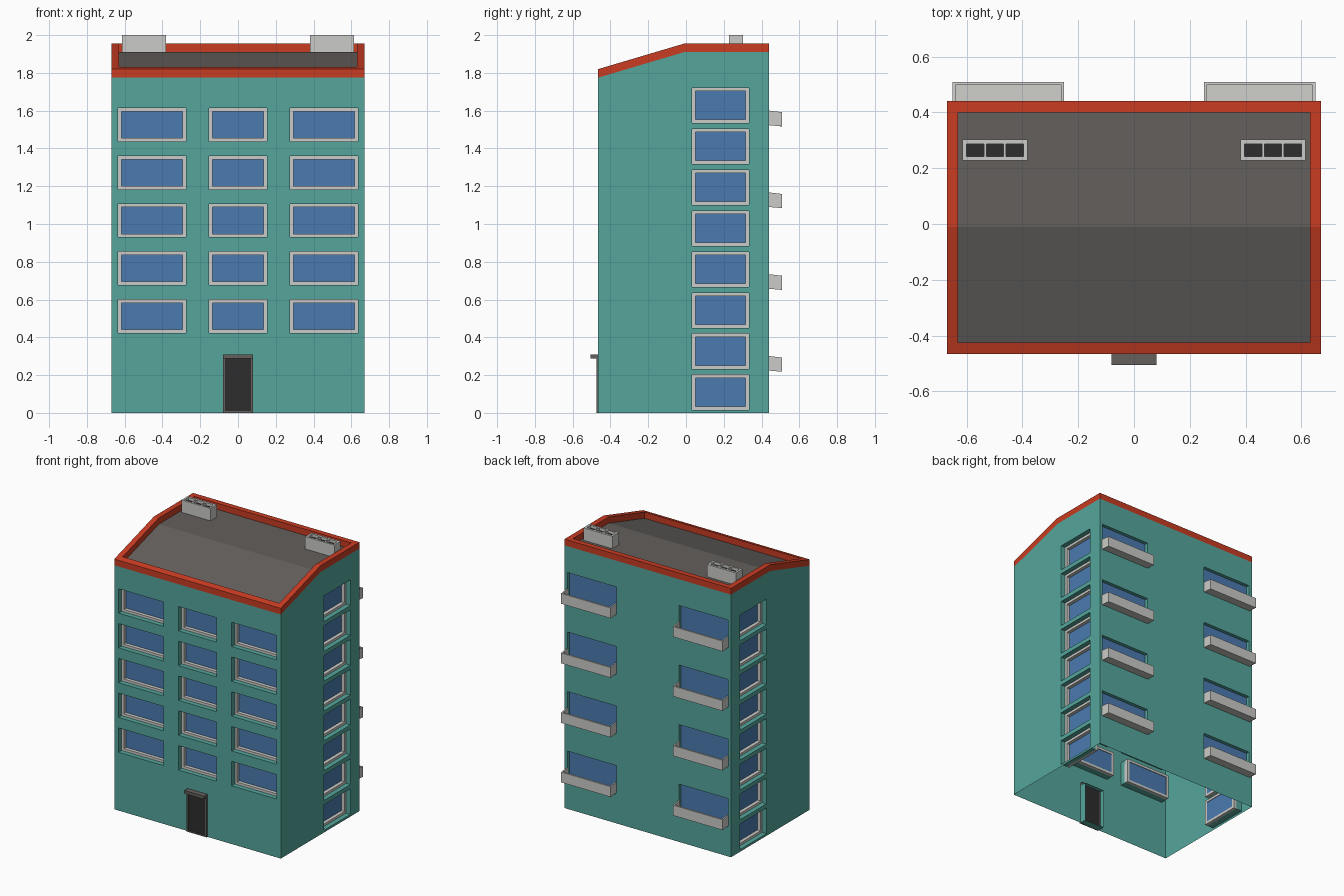
import bpy, bmesh
from mathutils import Vector

if "Cube" in bpy.data.objects:
    bpy.data.objects.remove(bpy.data.objects["Cube"])


def material(name, r, g, b):
    m = bpy.data.materials.new(name)
    m.diffuse_color = (r, g, b, 1)
    m.use_nodes = True
    m.node_tree.nodes["Principled BSDF"].inputs["Base Color"].default_value = m.diffuse_color
    return m


TEAL = material("teal_wall", 0.09, 0.38, 0.33)
RED = material("red_trim", 0.58, 0.045, 0.016)
BLUE = material("blue_glass", 0.069, 0.195, 0.434)
WHITE = material("pale_grey", 0.60, 0.60, 0.58)
GREY = material("roof_grey", 0.125, 0.115, 0.108)
DARK = material("near_black", 0.026, 0.026, 0.027)

X, Y0, Y1 = 0.67, -0.465, 0.44           # building footprint
EAVE, TOP, RIDGE, BAND, RIM = 1.775, 1.91, -0.01, 0.045, 0.04


def finish(name, bm, mat):
    me = bpy.data.meshes.new(name)
    bm.to_mesh(me)
    bm.free()
    me.materials.append(mat)
    ob = bpy.data.objects.new(name, me)
    bpy.context.collection.objects.link(ob)
    return ob


def face(bm, pts, toward):
    """Polygon whose normal looks along 'toward'."""
    f = bm.faces.new([bm.verts.new(p) for p in pts])
    f.normal_update()
    if f.normal.dot(Vector(toward)) < 0:
        f.normal_flip()


def box(bm, lo, hi):
    v = bmesh.ops.create_cube(bm, size=1)["verts"]
    for p in v:
        p.co = [(lo[i] + hi[i]) / 2 + p.co[i] * (hi[i] - lo[i]) for i in range(3)]


def prism(bm, profile, x0, x1):
    """Extrude a (y, z) profile along x."""
    f = bm.faces.new([bm.verts.new((x0, y, z)) for y, z in profile])
    ext = bmesh.ops.extrude_face_region(bm, geom=[f])["geom"]
    for v in ext:
        if isinstance(v, bmesh.types.BMVert):
            v.co.x = x1
    bmesh.ops.recalc_face_normals(bm, faces=bm.faces)


def plate(bm, at, u0, u1, v0, v1, holes, depth):
    """Flat plate with rectangular holes and reveals; at(u, v, d) maps to space."""
    us = sorted({u0, u1, *[h[0] for h in holes], *[h[1] for h in holes]})
    vs = sorted({v0, v1, *[h[2] for h in holes], *[h[3] for h in holes]})
    out = Vector(at(0, 0, 0)) - Vector(at(0, 0, 1))
    for a, b in zip(us, us[1:]):
        for c, d in zip(vs, vs[1:]):
            m, n = (a + b) / 2, (c + d) / 2
            if not any(h[0] < m < h[1] and h[2] < n < h[3] for h in holes):
                face(bm, [at(a, c, 0), at(b, c, 0), at(b, d, 0), at(a, d, 0)], out)
    for a, b, c, d in holes:
        mid = Vector(at((a + b) / 2, (c + d) / 2, depth / 2))
        ring = [(a, c), (b, c), (b, d), (a, d)]
        for p, q in zip(ring, ring[1:] + ring[:1]):
            pts = [at(*p, 0), at(*q, 0), at(*q, depth), at(*p, depth)]
            face(bm, pts, mid - (Vector(pts[0]) + Vector(pts[2])) / 2)


def slab(bm, at, u0, u1, v0, v1, d0, d1):
    p, q = at(u0, v0, d0), at(u1, v1, d1)
    box(bm, [min(s) for s in zip(p, q)], [max(s) for s in zip(p, q)])


def front(u, v, d): return (u, Y0 + d, v)
def back(u, v, d): return (u, Y1 - d, v)
def right(u, v, d): return (X - d, u, v)
def left(u, v, d): return (-X + d, u, v)


# window layout
front_win = [(a, b, 0.424 + 0.253 * i, 0.601 + 0.253 * i) for i in range(5)
             for a, b in ((-0.635, -0.275), (-0.153, 0.153), (0.275, 0.635))]
side_win = [(0.032, 0.334, 0.016 + 0.217 * i, 0.202 + 0.217 * i) for i in range(8)]
back_win = [(a, b, 0.235 + 0.433 * i, 0.42 + 0.433 * i) for i in range(4)
            for a, b in ((-0.645, -0.25), (0.25, 0.645))]
door = (-0.08, 0.08, 0.0, 0.29)

# walls: open shell with recessed openings
bm = bmesh.new()
plate(bm, front, -X, X, 0, EAVE, front_win + [door], 0.05)
plate(bm, back, -X, X, 0, TOP, back_win, 0.03)
for at, s in ((right, 1), (left, -1)):
    plate(bm, at, Y0, Y1, 0, EAVE, side_win, 0.05)
    face(bm, [at(Y0, EAVE, 0), at(Y1, EAVE, 0), at(Y1, TOP, 0), at(RIDGE, TOP, 0)], (s, 0, 0))
bmesh.ops.remove_doubles(bm, verts=bm.verts, dist=1e-5)
finish("walls", bm, TEAL)

# window frames and glass
frames, glass = bmesh.new(), bmesh.new()
W = 0.018
for at, wins in ((front, front_win), (right, side_win), (left, side_win)):
    for a, b, c, d in wins:
        for r in ((a, b, c, c + W), (a, b, d - W, d),
                  (a, a + W, c + W, d - W), (b - W, b, c + W, d - W)):
            slab(frames, at, *r, 0.035, 0.07)
        slab(glass, at, a + W, b - W, c + W, d - W, 0.06, 0.066)
for w in back_win:
    slab(glass, back, *w, 0.025, 0.031)
finish("window_frames", frames, WHITE)
finish("window_glass", glass, BLUE)

# door, door frame and canopy
bm = bmesh.new()
slab(bm, front, -0.068, 0.068, 0.01, 0.288, -0.004, 0.02)
finish("door", bm, DARK)
bm = bmesh.new()
for r in ((-0.08, -0.068, 0, 0.29), (0.068, 0.08, 0, 0.29), (-0.068, 0.068, 0, 0.01)):
    slab(bm, front, *r, -0.01, 0.02)
slab(bm, front, -0.08, 0.08, 0.288, 0.31, -0.04, 0.02)
finish("door_frame_and_canopy", bm, GREY)

# balconies: open troughs, slightly lower at the outer edge
bm = bmesh.new()
for a, b in ((-0.65, -0.25), (0.25, 0.65)):
    for i in range(4):
        z, y = 0.218 + 0.433 * i, 0.508
        side = [(Y1, z + 0.006), (y, z), (y, z + 0.075), (Y1, z + 0.083)]
        prism(bm, side, a, a + 0.01)
        prism(bm, side, b - 0.01, b)
        prism(bm, [(y - 0.01, z), (y, z), (y, z + 0.075), (y - 0.01, z + 0.076)], a + 0.01, b - 0.01)
        prism(bm, [(Y1, z + 0.006), (y - 0.01, z + 0.001), (y - 0.01, z + 0.014), (Y1, z + 0.017)],
              a + 0.01, b - 0.01)
finish("balconies", bm, WHITE)

# roof surface: sloped front part and flat rear part
slope = (TOP - EAVE) / (RIDGE - Y0)
yi = Y0 + RIM
zi = EAVE + RIM * slope
xi = X - RIM
bm = bmesh.new()
for ya, za, yb, zb in ((yi, zi, RIDGE, TOP), (RIDGE, TOP, Y1 - RIM, TOP)):
    face(bm, [(-xi, ya, za), (xi, ya, za), (xi, yb, zb), (-xi, yb, zb)], (0, 0, 1))
finish("roof", bm, GREY)

# red parapet around the roof
bm = bmesh.new()
side = [(Y0, EAVE), (RIDGE, TOP), (Y1, TOP), (Y1, TOP + BAND), (RIDGE, TOP + BAND), (Y0, EAVE + BAND)]
prism(bm, side, -X, -xi)
prism(bm, side, xi, X)
prism(bm, [(Y0, EAVE), (yi, zi), (yi, zi + BAND), (Y0, EAVE + BAND)], -xi, xi)
prism(bm, [(Y1 - RIM, TOP), (Y1, TOP), (Y1, TOP + BAND), (Y1 - RIM, TOP + BAND)], -xi, xi)
finish("parapet", bm, RED)

# chimneys with three flues each
bm, flues = bmesh.new(), bmesh.new()
for cx in (-0.498, 0.498):
    def top(u, v, d, cx=cx): return (cx + u, v, 2.0 - d)
    holes = [(o - 0.031, o + 0.031, 0.241, 0.286) for o in (-0.071, 0, 0.071)]
    a, b, c, d = -0.117, 0.117, 0.228, 0.302
    plate(bm, top, a, b, c, d, holes, 0.025)
    ring = [(a, c), (b, c), (b, d), (a, d)]
    for p, q in zip(ring, ring[1:] + ring[:1]):
        face(bm, [top(*p, 0), top(*q, 0), top(*q, 0.09), top(*p, 0.09)],
             ((p[0] + q[0]) / 2, (p[1] + q[1]) / 2 - 0.265, 0))
    for h in holes:
        slab(flues, top, *h, 0.02, 0.028)
finish("chimneys", bm, WHITE)
finish("chimney_flues", flues, DARK)
